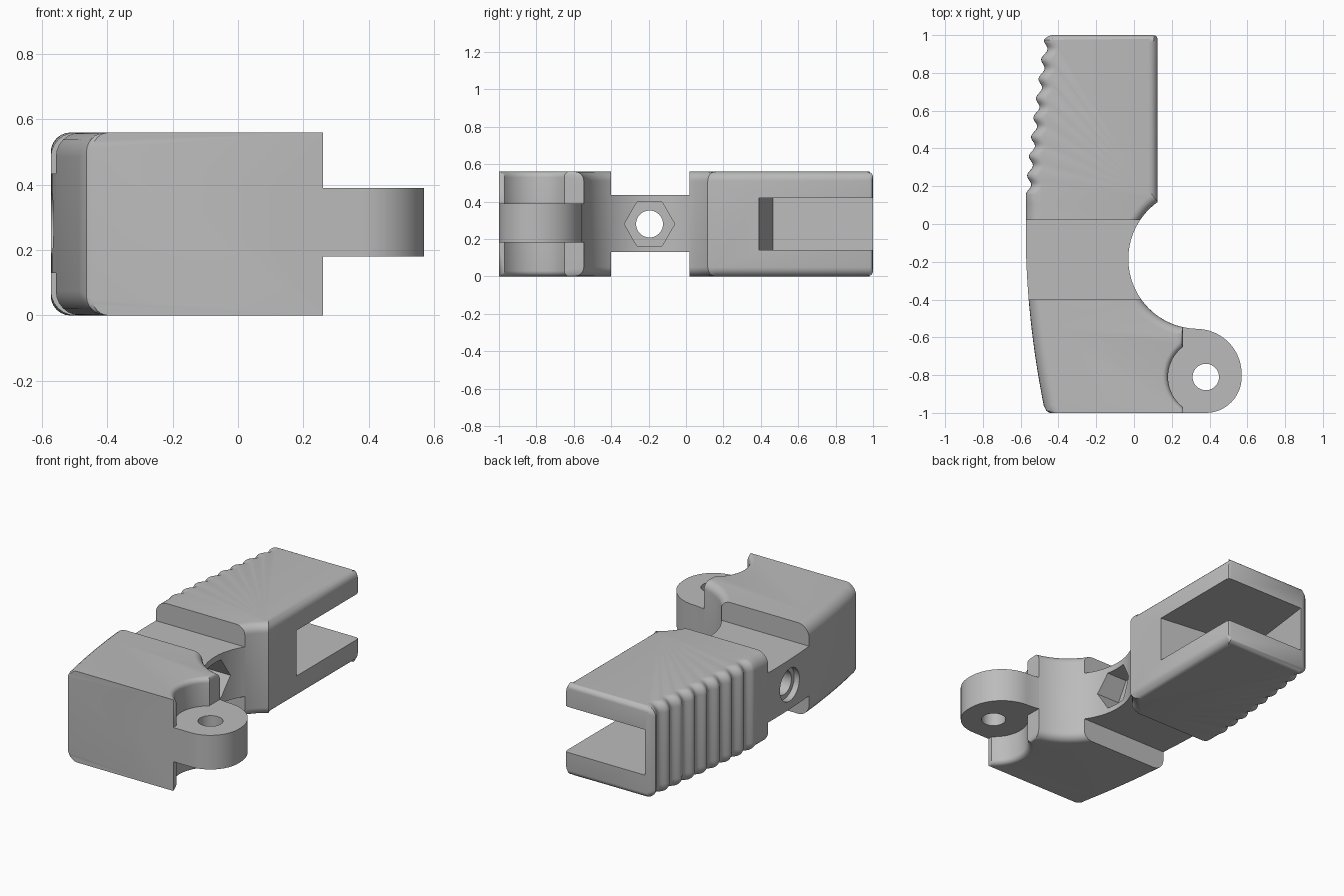
import bpy, bmesh, math

cube = bpy.data.objects.get("Cube")
if cube:
    bpy.data.objects.remove(cube, do_unlink=True)

HEIGHT = 0.56
gray = bpy.data.materials.new("neutral gray")
gray.use_nodes = True
gray.diffuse_color = (0.5, 0.5, 0.5, 1)
gray.node_tree.nodes["Principled BSDF"].inputs["Base Color"].default_value = (0.5, 0.5, 0.5, 1)


def finish(name, bm):
    bmesh.ops.recalc_face_normals(bm, faces=bm.faces)
    mesh = bpy.data.meshes.new(name)
    bm.to_mesh(mesh)
    bm.free()
    mesh.materials.append(gray)
    obj = bpy.data.objects.new(name, mesh)
    bpy.context.scene.collection.objects.link(obj)
    return obj


def arc(cx, cy, r, start, end, n):
    steps = [math.radians(start + (end - start) * i / n) for i in range(n + 1)]
    return [(cx + r * math.cos(a), cy + r * math.sin(a)) for a in steps]


def circle(cx, cy, r, n=48):
    return arc(cx, cy, r, 0, 360, n)[:-1]


def prism(name, points, low, high, along_x=False):
    """Extrude a profile along z, or a (y, z) profile along x."""
    bm = bmesh.new()
    place = (lambda a, b, c: (c, a, b)) if along_x else (lambda a, b, c: (a, b, c))
    rings = [[bm.verts.new(place(a, b, c)) for a, b in points] for c in (low, high)]
    skin(bm, rings)
    return finish(name, bm)


def skin(bm, rings):
    n = len(rings[0])
    for lower, upper in zip(rings, rings[1:]):
        for i in range(n):
            j = (i + 1) % n
            bm.faces.new((lower[i], lower[j], upper[j], upper[i]))
    bm.faces.new(rings[0][::-1])
    bm.faces.new(rings[-1])


def rounded_body(name, outline, steps=6):
    """Loft an outline whose points each carry their own edge rounding vector."""
    bm = bmesh.new()
    levels = [math.pi / 2 * i / steps for i in range(steps + 1)]
    rings = []
    for top in (False, True):
        for a in (levels[::-1] if top else levels):
            ring = []
            for x, y, dx, dy in outline:
                k = 1 - math.sin(a)
                z = math.hypot(dx, dy) * (1 - math.cos(a))
                ring.append(bm.verts.new((x + dx * k, y + dy * k, HEIGHT - z if top else z)))
            rings.append(ring)
    skin(bm, rings)
    bmesh.ops.remove_doubles(bm, verts=bm.verts, dist=0.0001)
    return finish(name, bm)


def radial(points, cx, cy, r):
    out = []
    for x, y in points:
        d = math.hypot(x - cx, y - cy)
        out.append((x, y, (x - cx) / d * r, (y - cy) / d * r))
    return out


# Body outline: front face, hinge pocket, large round bite, grip end
outline = [(-0.445, -1, 0.05, 0), (0.26, -1, 0, 0)]
outline += radial(arc(0.38, -0.81, 0.2, 233.1, 126.9, 20), 0.38, -0.81, 0.03)
outline += radial(arc(0.34, -0.185, 0.37, 257.5, 125.5, 40), 0.34, -0.185, 0.05)
outline += [(0.125, 0.16, -0.05, 0), (0.125, 0.98, -0.05, 0), (0.119, 0.994, -0.035, -0.03),
            (0.105, 1, 0, -0.03), (-0.435, 1, 0.01, -0.03), (-0.458, 0.992, 0.04, -0.03)]

# Ribbed finger side
RIBS, PER_RIB = 8, 10
for i in range(RIBS * PER_RIB + 1):
    y = 0.975 - 0.82 * i / (RIBS * PER_RIB)
    base = -0.573 + 0.1 * ((y - 0.155) / 0.845) ** 1.25
    groove = 0.013 * (1 - math.cos(math.tau * i / PER_RIB))
    outline.append((base + groove, y, 0.06, 0))

# Smooth curved back side
for i in range(1, 25):
    y = 0.155 - 1.115 * i / 24
    bend = max(0, -0.05 - y) / 0.91
    outline.append((-0.573 + 0.095 * bend ** 1.9, y, 0.075, 0))
outline.append((-0.464, -0.99, 0.06, 0))
body = rounded_body("handle_body", outline)

# Hinge lug
lug_points = [(0.1, -1), (0.38, -1)] + arc(0.38, -0.81, 0.19, -90, 0, 16)[1:]
lug_points += arc(0.33, -0.795, 0.24, 0, 90, 20)
lug_points += [(0.295, -0.552), (0.26, -0.546), (0.1, -0.7)]
lug = prism("hinge_lug", lug_points, 0.18, 0.39)


def box_points(x0, x1, y0, y1):
    return [(x0, y0), (x1, y0), (x1, y1), (x0, y1)]


# Cutters: neck recesses, end slot, bolt hole with nut seat, pivot hole
neck = box_points(-0.7, 0.4, -0.4, 0.02)
slot = [(0.2, 0.381), (-0.487, 0.465), (-0.405, 1.12), (0.2, 1.12)]
cutters = [
    prism("lower_neck_cutter", neck, -0.1, 0.13),
    prism("upper_neck_cutter", neck, 0.435, 0.7),
    prism("slot_cutter", slot, 0.14, 0.42),
    prism("bolt_cutter", circle(-0.195, 0.28, 0.072), -0.7, 0.1, True),
    prism("counterbore_cutter", circle(-0.195, 0.28, 0.1), -0.7, -0.53, True),
    prism("nut_cutter", circle(-0.195, 0.28, 0.135, 6), -0.16, 0.3, True),
    prism("pivot_cutter", circle(0.38, -0.81, 0.07), 0.1, 0.5),
]

bpy.context.view_layer.objects.active = body
for operation, tools in (("UNION", [lug]), ("DIFFERENCE", cutters)):
    for tool in tools:
        tool.hide_render = True
        mod = body.modifiers.new(tool.name, "BOOLEAN")
        mod.operation, mod.solver, mod.object = operation, "EXACT", tool
        bpy.ops.object.modifier_apply(modifier=mod.name)
        bpy.data.objects.remove(tool, do_unlink=True)

# Smooth curved surfaces, keep machined edges crisp
bpy.ops.object.select_all(action="DESELECT")
body.select_set(True)
bpy.ops.object.shade_smooth_by_angle(angle=math.radians(32))
